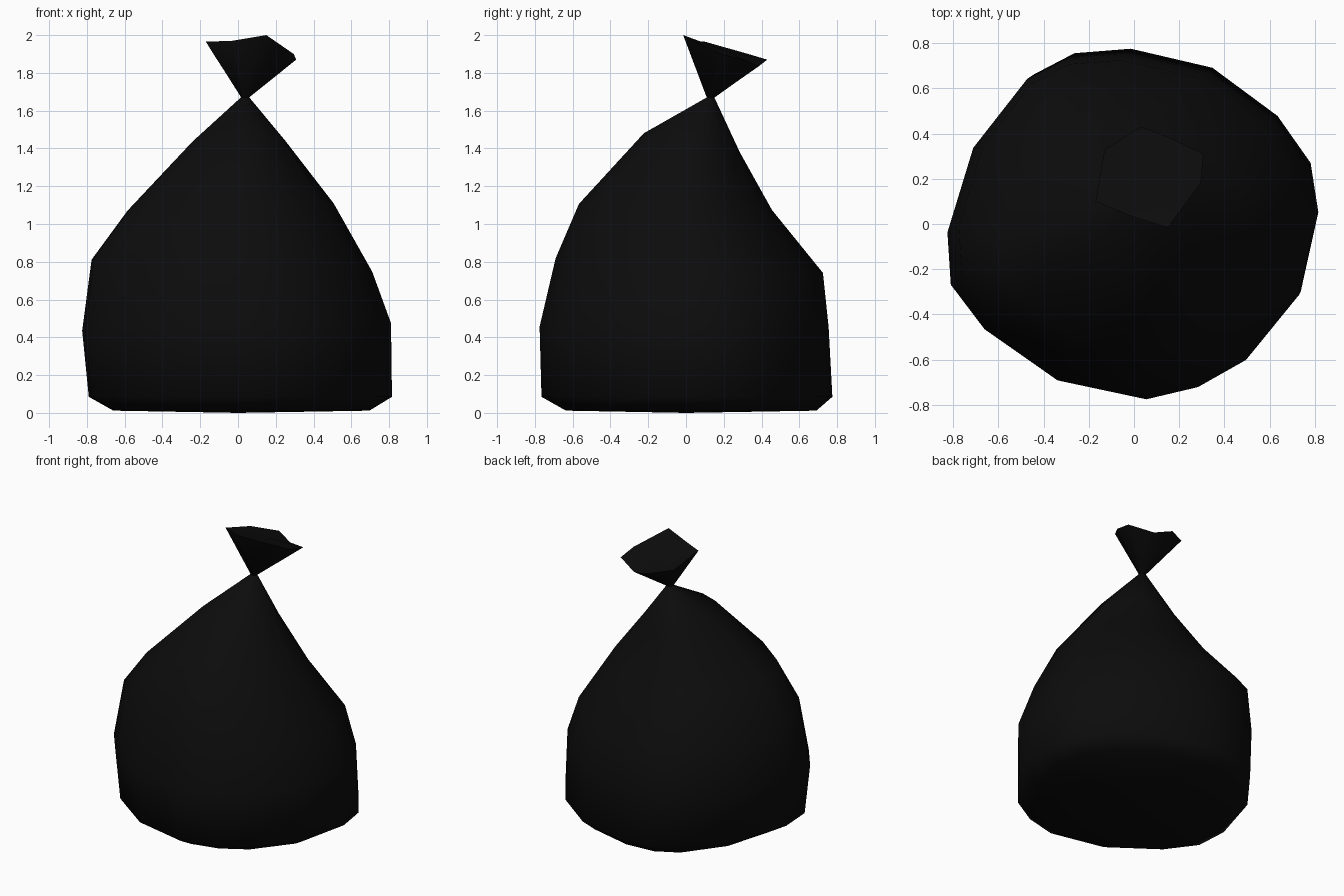
import bpy
import bmesh
from mathutils import Vector

cube = bpy.data.objects.get("Cube")
if cube:
    bpy.data.objects.remove(cube, do_unlink=True)

# Black plastic
plastic = bpy.data.materials.new("black plastic")
plastic.use_nodes = True
colour = (0.0036, 0.0036, 0.0036, 1)
plastic.diffuse_color = colour
shader = plastic.node_tree.nodes["Principled BSDF"]
shader.inputs["Base Color"].default_value = colour
shader.inputs["Roughness"].default_value = 0.6

# Uneven plan outline of the sack, counter-clockwise
PLAN = [(-.825, -.025), (-.81, -.26), (-.66, -.46), (-.335, -.69), (.06, -.775),
        (.29, -.72), (.50, -.60), (.74, -.305), (.82, .05), (.785, .27),
        (.635, .48), (.34, .695), (-.03, .78), (-.285, .76), (-.47, .665), (-.71, .355)]

# Sack levels: height, x range, y range, lean of the level along x and y
LEVELS = [(.012, -.66, .70, -.64, .69, 0, 0),
          (.085, -.79, .82, -.77, .775, 0, 0),
          (.455, -.825, .815, -.78, .755, .02, 0),
          (.78, -.775, .715, -.695, .725, -.03, -.04),
          (1.09, -.585, .51, -.57, .455, .02, -.015),
          (1.43, -.245, .255, -.225, .285, .01, -.05),
          (1.67, .015, .06, .11, .15, 0, 0)]

# Rim of the gathered top above the knot
RIM = [(-.17, .10, 1.965), (-.03, .04, 1.97), (.15, -.015, 2.0), (.295, .18, 1.90),
       (.308, .31, 1.87), (.15, .385, 1.835), (.03, .43, 1.87), (-.13, .33, 1.90)]


def level_ring(z, x0, x1, y0, y1, lean_x, lean_y):
    ring = []
    for px, py in PLAN:
        u, v = px / .825, py / .78
        ring.append(((x0 + x1) / 2 + u * (x1 - x0) / 2,
                     (y0 + y1) / 2 + v * (y1 - y0) / 2,
                     z + u * lean_x + v * lean_y))
    return ring


def fan(bm, ring, centre):
    hub = bm.verts.new(centre)
    for a, b in zip(ring, ring[1:] + ring[:1]):
        bm.faces.new((a, b, hub))


def finish(bm, name):
    bmesh.ops.recalc_face_normals(bm, faces=bm.faces)
    for face in bm.faces:
        face.smooth = True
    mesh = bpy.data.meshes.new(name)
    bm.to_mesh(mesh)
    bm.free()
    mesh.materials.append(plastic)
    obj = bpy.data.objects.new(name, mesh)
    bpy.context.collection.objects.link(obj)
    return obj


# Full sack, from the flat base up to the knot
bm = bmesh.new()
rings = [[bm.verts.new(p) for p in level_ring(*level)] for level in LEVELS]
for low, high in zip(rings, rings[1:]):
    for i in range(len(PLAN)):
        j = (i + 1) % len(PLAN)
        bm.faces.new((low[i], low[j], high[j], high[i]))
fan(bm, rings[0], (0, 0, 0))
fan(bm, rings[-1], (.037, .13, 1.675))
finish(bm, "sack_body")

# Gathered top flaring out of the knot
bm = bmesh.new()
knot = Vector((.037, .13, 1.67))
rim = [bm.verts.new(p) for p in RIM]
neck = []
for p in RIM:
    out = Vector((p[0] - .06, p[1] - .2, 0)).normalized()
    neck.append(bm.verts.new(knot + out * .022))
for i in range(len(RIM)):
    j = (i + 1) % len(RIM)
    bm.faces.new((neck[i], neck[j], rim[j], rim[i]))
fan(bm, neck, knot - Vector((0, 0, .01)))
middle = sum((Vector(p) for p in RIM), Vector()) / len(RIM)
fan(bm, rim, middle)
top = finish(bm, "gathered_top")
bpy.context.view_layer.objects.active = top
top.select_set(True)
bpy.ops.object.shade_smooth_by_angle(angle=1.0)
